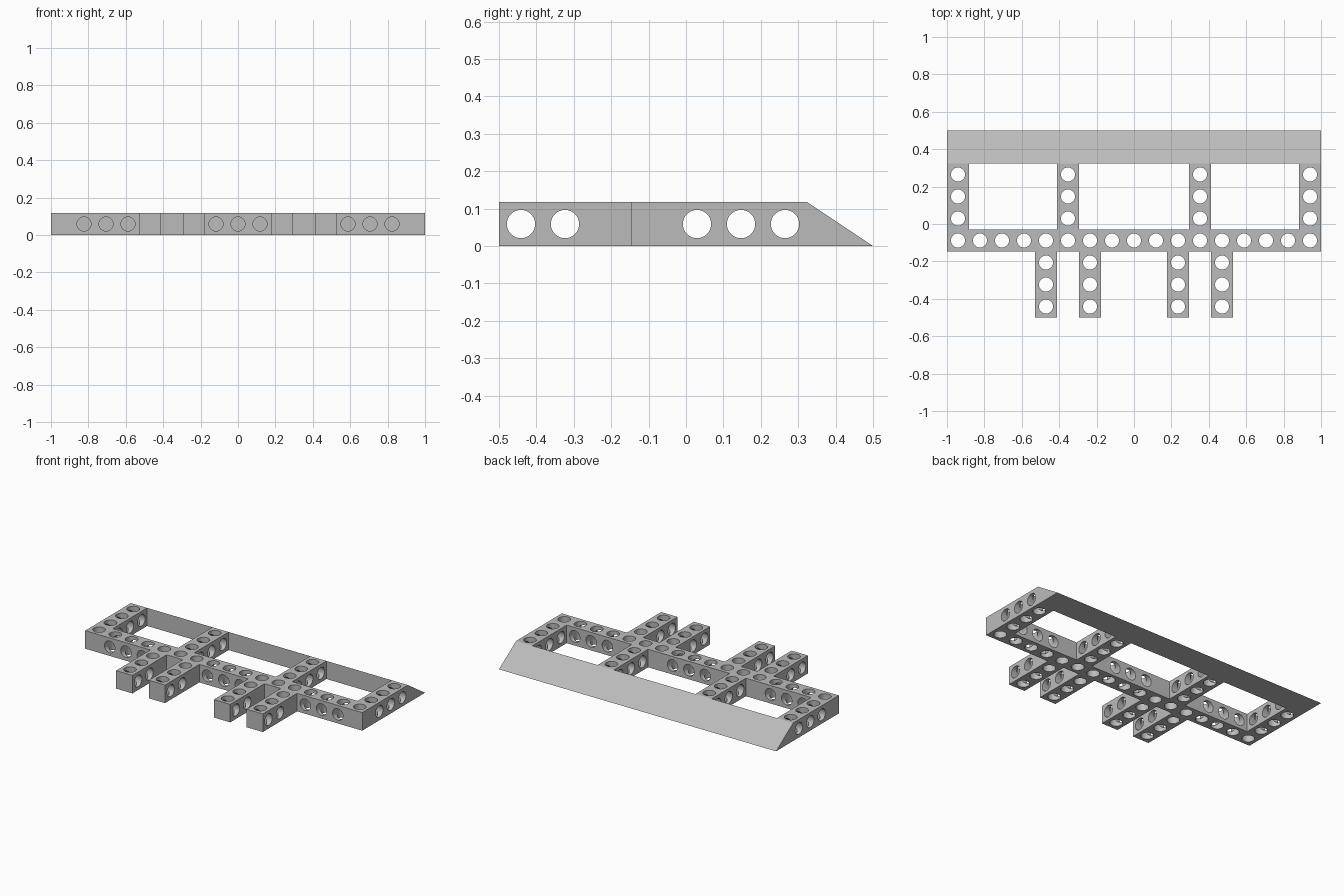
import bpy, bmesh, math
from mathutils import Matrix, Vector

cube = bpy.data.objects.get("Cube")
if cube:
    bpy.data.objects.remove(cube, do_unlink=True)

P = 2 / 17            # size of one square cell; the beam is 17 cells long
FRONT = -0.5          # front edge of the prongs
HOLE_R = 0.0378
ARMS = (0, 5, 11, 16)
PRONGS = (4, 6, 10, 12)
OPEN_CELLS = (1, 2, 3, 7, 8, 9, 13, 14, 15)


def cx(i):
    return -1 + (i + 0.5) * P


def cy(j):
    return FRONT + (j + 0.5) * P


def add_object(name, bm):
    bmesh.ops.recalc_face_normals(bm, faces=bm.faces)
    mesh = bpy.data.meshes.new(name)
    bm.to_mesh(mesh)
    bm.free()
    ob = bpy.data.objects.new(name, mesh)
    bpy.context.collection.objects.link(ob)
    return ob


def cutter(name, axis, centres, length):
    """A row of separate cylinders along one axis."""
    bm = bmesh.new()
    turn = Vector((0, 0, 1)).rotation_difference(Vector(axis)).to_matrix().to_4x4()
    for c in centres:
        bmesh.ops.create_cone(bm, cap_ends=True, segments=32, radius1=HOLE_R,
                              radius2=HOLE_R, depth=length,
                              matrix=Matrix.Translation(c) @ turn)
    ob = add_object(name, bm)
    ob.hide_render = True
    return ob


# Grey plastic
grey = bpy.data.materials.new("grey")
grey.use_nodes = True
colour = (0.5, 0.5, 0.5, 1)
grey.diffuse_color = colour
grey.node_tree.nodes["Principled BSDF"].inputs["Base Color"].default_value = colour

# Frame of beam, rear arms and front prongs, laid out as cells and extruded
cells = [(i, 3) for i in range(17)]
cells += [(i, j) for i in ARMS for j in (4, 5, 6)]
cells += [(i, j) for i in PRONGS for j in (0, 1, 2)]
bm = bmesh.new()
for i, j in cells:
    corners = ((-1, -1), (1, -1), (1, 1), (-1, 1))
    bm.faces.new([bm.verts.new((cx(i) + a * P / 2, cy(j) + b * P / 2, 0))
                  for a, b in corners])
bmesh.ops.remove_doubles(bm, verts=bm.verts, dist=1e-4)
top = bmesh.ops.extrude_face_region(bm, geom=bm.faces[:])["geom"]
bmesh.ops.translate(bm, vec=(0, 0, P),
                    verts=[g for g in top if isinstance(g, bmesh.types.BMVert)])
bmesh.ops.recalc_face_normals(bm, faces=bm.faces)
bmesh.ops.dissolve_limit(bm, angle_limit=0.01, verts=bm.verts, edges=bm.edges)
frame = add_object("drilled_frame", bm)
frame.data.materials.append(grey)

# Holes through the frame in all three directions
mid = P / 2
cutters = [
    cutter("vertical_holes", (0, 0, 1), [(cx(i), cy(j), mid) for i, j in cells], 3 * P),
    cutter("cross_holes", (1, 0, 0), [(0, cy(j), mid) for j in (0, 1, 4, 5, 6)], 2.2),
    cutter("beam_holes", (0, 1, 0), [(cx(i), cy(3), mid) for i in OPEN_CELLS], 2 * P),
]
for c in cutters:
    mod = frame.modifiers.new(c.name, 'BOOLEAN')
    mod.operation = 'DIFFERENCE'
    mod.solver = 'EXACT'
    mod.object = c

# Sloped blade along the back
bm = bmesh.new()
y0 = FRONT + 7 * P
side = bm.faces.new([bm.verts.new((-1, y, z)) for y, z in ((y0, 0), (0.5, 0), (y0, P))])
end = bmesh.ops.extrude_face_region(bm, geom=[side])["geom"]
bmesh.ops.translate(bm, vec=(2, 0, 0),
                    verts=[g for g in end if isinstance(g, bmesh.types.BMVert)])
blade = add_object("sloped_blade", bm)
blade.data.materials.append(grey)

# Bake the holes, then drop the cutters
bpy.context.view_layer.update()
dg = bpy.context.evaluated_depsgraph_get()
baked = bpy.data.meshes.new_from_object(frame.evaluated_get(dg))
frame.modifiers.clear()
frame.data = baked
for c in cutters:
    bpy.data.objects.remove(c, do_unlink=True)

# Smooth hole walls, sharp block edges
bpy.ops.object.select_all(action='DESELECT')
frame.select_set(True)
bpy.context.view_layer.objects.active = frame
bpy.ops.object.shade_smooth_by_angle(angle=math.radians(30))
